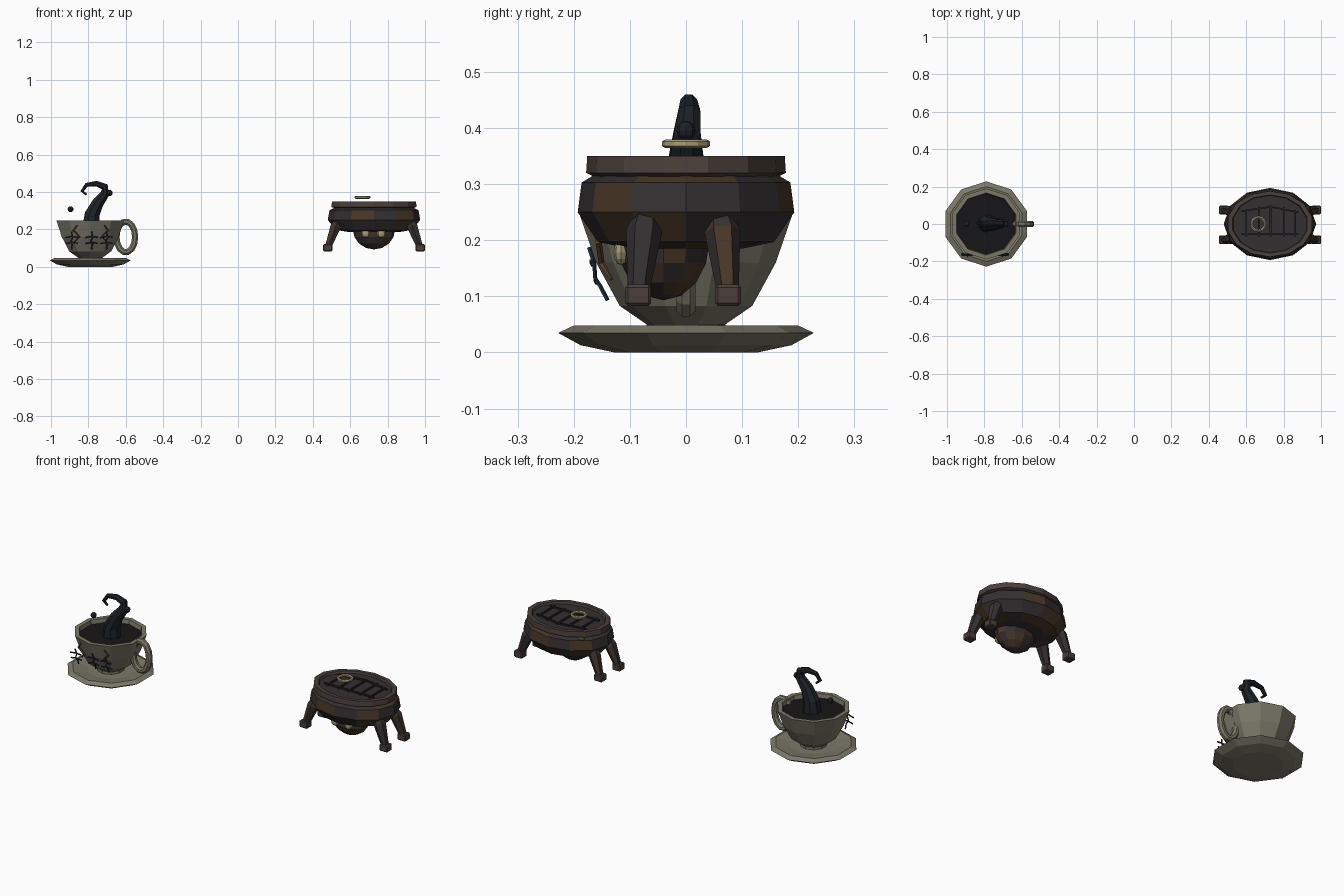
import bpy, bmesh, random
from math import sin, cos, pi
from mathutils import Vector, Matrix

if "Cube" in bpy.data.objects:
    bpy.data.objects.remove(bpy.data.objects["Cube"])

random.seed(4)


def mat(name, rgb):
    m = bpy.data.materials.new(name)
    m.diffuse_color = (*rgb, 1)
    m.use_nodes = True
    m.node_tree.nodes["Principled BSDF"].inputs["Base Color"].default_value = m.diffuse_color
    return m


CUP = mat("stoneware", (.20, .19, .14))
INK = mat("black_liquid", (.008, .008, .009))
TENT = mat("tentacle_dark", (.012, .016, .021))
THREAD = mat("thread_blue", (.015, .03, .05))
CRACK = mat("crack_brown", (.10, .05, .02))
WOOD = mat("dark_wood", (.035, .028, .030))
RUST = mat("rust_wood", (.065, .038, .020))
TRIM = mat("trim_wood", (.07, .05, .042))
BAR = mat("bar_dark", (.02, .016, .014))
BONE = mat("bone", (.40, .34, .19))
MOSS = mat("moss", (.04, .08, .015))

CX, TX = -.79, .727   # cup and table centres


def finish(bm, name, *mats):
    bmesh.ops.recalc_face_normals(bm, faces=bm.faces)
    me = bpy.data.meshes.new(name)
    for m in mats:
        me.materials.append(m)
    if len(mats) > 1:      # weathered patches
        for f in bm.faces:
            f.material_index = int(random.random() < .35)
    bm.to_mesh(me)
    bm.free()
    ob = bpy.data.objects.new(name, me)
    bpy.context.collection.objects.link(ob)
    return ob


def skin(bm, rings, closed=False):
    n = len(rings[0])
    pairs = list(zip(rings, rings[1:])) + ([(rings[-1], rings[0])] if closed else [])
    for a, b in pairs:
        for i in range(n):
            j = (i + 1) % n
            bm.faces.new((a[i], a[j], b[j], b[i]))
    if not closed:
        bm.faces.new(rings[0])
        bm.faces.new(rings[-1])


def lathe(name, profile, n, cx, mats, sx=1, cy=0):
    """Turn (radius, z) points around a vertical axis; ends are capped."""
    bm = bmesh.new()
    rings = [[bm.verts.new((cx + r * sx * cos(pi / 2 + 2 * pi * i / n),
                            cy + r * sin(pi / 2 + 2 * pi * i / n), z))
              for i in range(n)] for r, z in profile]
    skin(bm, rings)
    return finish(bm, name, *mats)


def tube(name, pts, radii, n, mats, ref, closed=False):
    """Sweep an n-gon along points; ref is an axis not parallel to the path."""
    bm = bmesh.new()
    pts, ref = [Vector(p) for p in pts], Vector(ref)
    if not isinstance(radii, (list, tuple)):
        radii = [radii] * len(pts)
    k, rings = len(pts), []
    for i, (p, r) in enumerate(zip(pts, radii)):
        a = pts[(i - 1) % k] if closed else pts[max(i - 1, 0)]
        b = pts[(i + 1) % k] if closed else pts[min(i + 1, k - 1)]
        t = (b - a).normalized()
        u = t.cross(ref).normalized()
        v = t.cross(u)
        rings.append([bm.verts.new(p + r * (u * cos(2 * pi * (j + .5) / n) + v * sin(2 * pi * (j + .5) / n)))
                      for j in range(n)])
    skin(bm, rings, closed)
    return finish(bm, name, *mats)


def ball(name, loc, size, mats, u=8, v=6):
    bm = bmesh.new()
    bmesh.ops.create_uvsphere(bm, u_segments=u, v_segments=v, radius=1,
                              matrix=Matrix.Translation(loc) @ Matrix.Diagonal((*size, 1)))
    return finish(bm, name, *mats)


# --- cup and saucer ---
lathe("saucer", [(.127, 0), (.188, .013), (.228, .035), (.2, .048), (.12, .036)], 10, CX, [CUP])
lathe("cup", [(.07, .034), (.07, .05), (.118, .083), (.16, .16), (.19, .247),
              (.166, .247), (.16, .215)], 10, CX, [CUP])
lathe("liquid", [(.155, .21), (.163, .224)], 10, CX, [INK])
tube("cup_handle", [(-.60 + .05 * cos(2 * pi * i / 14), 0, .16 + .082 * sin(2 * pi * i / 14)) for i in range(14)],
     .018, 8, [CUP], (0, 1, 0), True)

# --- tentacle rising from the liquid ---
tube("tentacle", [(-.785, .004, .215), (-.78, .002, .28), (-.75, 0, .34), (-.712, .002, .39), (-.712, .006, .428),
                  (-.758, .005, .445), (-.81, .004, .438), (-.833, .003, .405), (-.81, .002, .385)],
     [.05, .043, .034, .026, .021, .016, .012, .010, .006], 8, [TENT], (0, 1, 0))
ball("tentacle_bud", (-.687, 0, .395), (.017,) * 3, [TENT])
ball("floating_drop", (-.895, 0, .308), (.016,) * 3, [TENT])

# --- stitches floating in front of the cup ---
for x in (-.89, -.783, -.703):
    tube("stitch_seam", [(x, -.173, .187), (x + .006, -.164, .16), (x - .004, -.162, .132),
                         (x + .004, -.153, .118), (x, -.14, .093)], .004, 5, [THREAD], (1, 0, 0))
    for z, y in ((.16, -.166), (.128, -.159)):
        tube("stitch_thread", [(x - .033, y, z - .004), (x, y - .003, z + .003), (x + .033, y, z - .002)],
             .004, 5, [THREAD], (0, 0, 1))

# --- cracks on the cup wall ---
for s, x in ((-1, -.86), (1, -.715)):
    tube("cup_crack", [(x, -.163, .222), (x + .02 * s, -.156, .195), (x - .012 * s, -.151, .16), (x + .015 * s, -.133, .13)],
         [.004, .006, .006, .003], 5, [CRACK], (1, 0, 0))

# --- table body and top with recessed centre ---
SX = 1.28
lathe("table_body", [(.10, .185), (.157, .197), (.193, .25), (.186, .303), (.166, .315), (.16, .325)],
      12, TX, [WOOD, RUST], SX)
lathe("table_top", [(.165, .314), (.178, .32), (.176, .35), (.156, .35), (.152, .335)], 14, TX, [TRIM], 1.31)
lathe("top_panel", [(.15, .33), (.154, .338)], 14, TX, [WOOD], 1.31)

# --- grille bars on the top ---
Z = .343
tube("grille_rail_back", [(.575, .068, Z), (.73, .092, Z), (.88, .062, Z)], .006, 4, [BAR], (0, 0, 1))
tube("grille_rail_front", [(.575, -.055, Z), (.88, -.055, Z)], .006, 4, [BAR], (0, 0, 1))
for x, y in ((.6, .08), (.667, .09), (.73, .1), (.8, .09), (.862, .075)):
    tube("grille_bar", [(x, -.068, Z), (x, y, Z)], .006, 4, [BAR], (0, 0, 1))

# --- hovering ring ---
tube("bone_ring", [(.665 + .036 * cos(2 * pi * i / 12), .036 * sin(2 * pi * i / 12), .372) for i in range(12)],
     .008, 6, [BONE], (0, 0, 1), True)

# --- hanging head with eyes ---
ball("head", (TX, -.04, .2), (.113, .082, .107), [WOOD, RUST], 12, 8)
for x in (.682, .766):
    ball("eye", (x, -.116, .178), (.023, .013, .022), [BONE])

# --- legs and feet ---
for sx in (-1, 1):
    for y in (-.085, .075):
        s = 1 if y > 0 else -1
        tube("leg", [(TX + sx * .18, y - s * .018, .265), (TX + sx * .205, y - s * .01, .215), (TX + sx * .246, y, .105)],
             [.018, .032, .019], 6, [WOOD, RUST], (0, 1, 0))
        bm = bmesh.new()
        bmesh.ops.create_cube(bm, size=1, matrix=Matrix.Translation((TX + sx * .248, y, .102)) @
                              Matrix.Diagonal((.05, .046, .038, 1)))
        bmesh.ops.bevel(bm, geom=list(bm.edges), offset=.005, segments=1, affect='EDGES')
        finish(bm, "foot", TRIM)

# --- moss patch on the back ---
ball("moss_patch", (.57, .115, .308), (.022, .018, .007), [MOSS])
